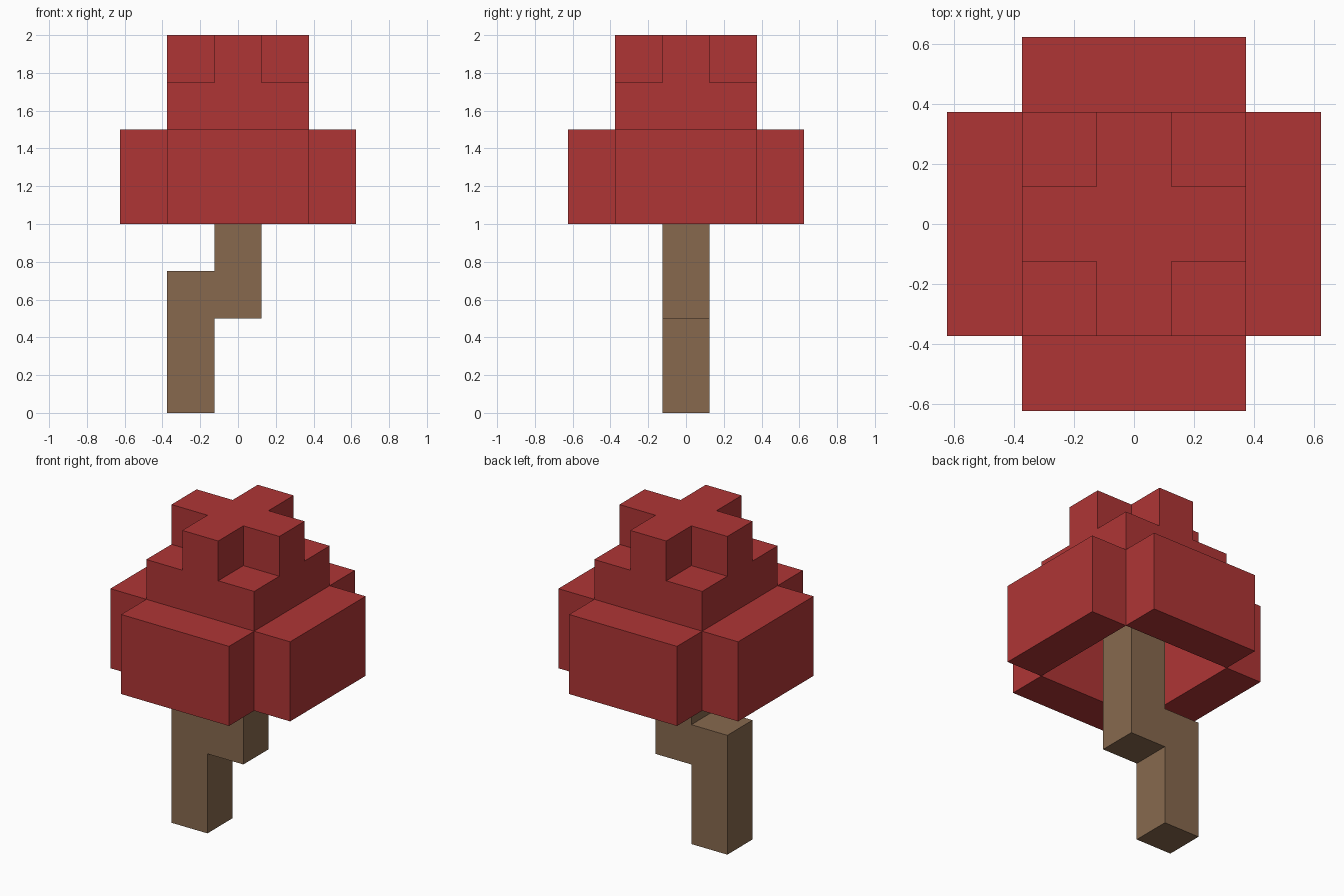
import bpy
import bmesh

cube = bpy.data.objects.get("Cube")
if cube:
    bpy.data.objects.remove(cube, do_unlink=True)

U = 0.25       # one block
H = U / 2      # half a block


def make_material(name, rgb):
    mat = bpy.data.materials.new(name)
    mat.use_nodes = True
    mat.diffuse_color = (*rgb, 1)
    mat.node_tree.nodes["Principled BSDF"].inputs["Base Color"].default_value = (*rgb, 1)
    return mat


def prism(name, outline, axis, start, end, mat):
    """Extrude a flat outline along z (x, y points) or along y (x, z points)."""
    bm = bmesh.new()
    place = (lambda a, b: (a, b, start)) if axis == "z" else (lambda a, b: (a, start, b))
    face = bm.faces.new([bm.verts.new(place(a, b)) for a, b in outline])
    grown = bmesh.ops.extrude_face_region(bm, geom=[face])
    move = (0, 0, end - start) if axis == "z" else (0, end - start, 0)
    verts = [g for g in grown["geom"] if isinstance(g, bmesh.types.BMVert)]
    bmesh.ops.translate(bm, vec=move, verts=verts)
    bmesh.ops.recalc_face_normals(bm, faces=bm.faces)
    mesh = bpy.data.meshes.new(name)
    bm.to_mesh(mesh)
    bm.free()
    mesh.materials.append(mat)
    obj = bpy.data.objects.new(name, mesh)
    bpy.context.collection.objects.link(obj)
    return obj


def rectangle(x0, x1, y0, y1):
    return [(x0, y0), (x1, y0), (x1, y1), (x0, y1)]


red = make_material("leaf red", (0.43, 0.036, 0.036))
brown = make_material("bark brown", (0.242, 0.141, 0.076))

# Crooked trunk, running up inside the hollow crown
A = 3 * H
trunk = [(-A, 0), (-H, 0), (-H, 2 * U), (H, 2 * U), (H, 6 * U),
         (-H, 6 * U), (-H, 3 * U), (-A, 3 * U)]
prism("trunk", trunk, "y", -H, H, brown)

# Wide lower crown: four slabs around a hollow middle, open below
B = 5 * H
for side, s in (("left", 1), ("right", -1)):
    prism(f"lower_leaves_{side}", rectangle(*sorted((s * A, s * B)), -A, A),
          "z", 4 * U, 6 * U, red)
for side, s in (("back", 1), ("front", -1)):
    prism(f"lower_leaves_{side}", rectangle(-A, A, *sorted((s * A, s * B))),
          "z", 4 * U, 6 * U, red)

# Square middle tier
prism("middle_leaves", rectangle(-A, A, -A, A), "z", 6 * U, 7 * U, red)

# Cross-shaped top: one quarter of the outline, turned four times
cross = []
quarter = [(A, -H), (A, H), (H, H)]
for _ in range(4):
    cross += quarter
    quarter = [(-y, x) for x, y in quarter]
prism("top_leaves", cross, "z", 7 * U, 8 * U, red)
